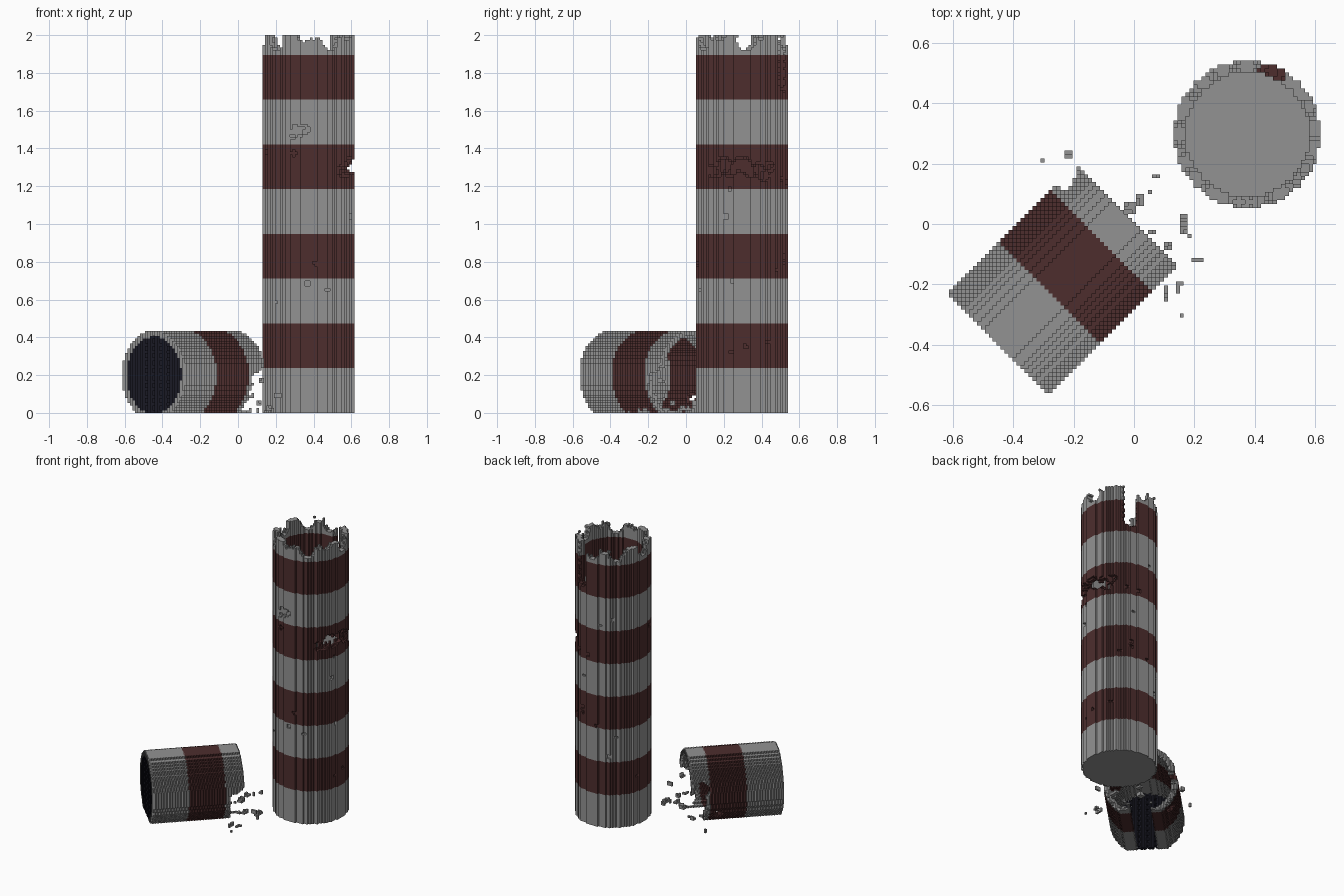
import bpy, math, random
from mathutils import Vector

if "Cube" in bpy.data.objects:
    bpy.data.objects.remove(bpy.data.objects["Cube"])

random.seed(4)
V = 2 / 152            # size of one block
BAND = 18 * V          # height of one painted stripe


def material(name, rgb):
    m = bpy.data.materials.new(name)
    m.diffuse_color = (*rgb, 1)
    m.use_nodes = True
    m.node_tree.nodes["Principled BSDF"].inputs["Base Color"].default_value = m.diffuse_color
    return m


MATS = [material("concrete grey", (0.29, 0.29, 0.29)),
        material("dark red paint", (0.075, 0.027, 0.027)),
        material("soot black", (0.010, 0.010, 0.018))]
GREY, RED, SOOT = range(3)


def centre(cell, origin):
    return Vector((origin[0] + cell[0] * V, origin[1] + cell[1] * V, (cell[2] + 0.5) * V))


def bite(cells, origin, spheres):
    """Remove every block whose centre lies in one of the spheres."""
    for c in list(cells):
        p = centre(c, origin)
        if any((p - s).length_squared < r * r for s, r in spheres):
            del cells[c]


def build(name, cells, origin):
    """Skin the blocks; side faces are merged into vertical strips."""
    verts, faces, mats = [], [], []
    keys = sorted(cells)

    def quad(pts, m):
        n = len(verts)
        verts.extend(pts)
        faces.append((n, n + 1, n + 2, n + 3))
        mats.append(m)

    h = V / 2
    for dx, dy in ((1, 0), (-1, 0), (0, 1), (0, -1)):
        runs = []
        for i, j, k in keys:
            if (i + dx, j + dy, k) in cells:
                continue
            m = cells[i, j, k]
            if runs and runs[-1][:2] == [i, j] and runs[-1][3] == k and runs[-1][4] == m:
                runs[-1][3] = k + 1
            else:
                runs.append([i, j, k, k + 1, m])
        for i, j, k0, k1, m in runs:
            x, y = origin[0] + i * V + dx * h, origin[1] + j * V + dy * h
            ax, ay = -dy * h, dx * h
            quad([(x - ax, y - ay, k0 * V), (x + ax, y + ay, k0 * V),
                  (x + ax, y + ay, k1 * V), (x - ax, y - ay, k1 * V)], m)
    for i, j, k in keys:
        x, y = origin[0] + i * V, origin[1] + j * V
        for d in (1, -1):
            if (i, j, k + d) not in cells:
                z = (k + (d > 0)) * V
                quad([(x - h, y - h * d, z), (x + h, y - h * d, z),
                      (x + h, y + h * d, z), (x - h, y + h * d, z)], cells[i, j, k])
    mesh = bpy.data.meshes.new(name)
    mesh.from_pydata(verts, [], faces)
    for m in MATS:
        mesh.materials.append(m)
    mesh.polygons.foreach_set("material_index", mats)
    mesh.update()
    ob = bpy.data.objects.new(name, mesh)
    bpy.context.collection.objects.link(ob)
    return ob


# Standing chimney: hollow striped shell with a floor
T = (0.374, 0.297)
tower = {}
for i in range(-18, 19):
    for j in range(-18, 19):
        r = math.hypot(i, j)
        if r <= 18.4:
            for k in range(152 if r > 15.6 else 1):
                tower[i, j, k] = RED if (k // 18) % 2 else GREY


def on_wall(az, z, radius=0.225):
    a = math.radians(az)
    return Vector((T[0] + radius * math.cos(a), T[1] + radius * math.sin(a), z))


spheres = [(on_wall(68, 1.75 + 0.045 * n), 0.05) for n in range(7)]          # deep notch
spheres += [(on_wall(a, 1.97), 0.05) for a in (130, 180, 222, 300, 5, 90)]   # rim bites
spheres += [(on_wall(random.uniform(0, 360), 2.0), random.uniform(0.02, 0.04)) for _ in range(14)]
spheres += [(on_wall(a, 1.27 + random.uniform(-0.03, 0.05), 0.24), random.uniform(0.03, 0.045))
            for a in range(-42, 40, 9)]                                      # torn side
spheres += [(on_wall(258 + 4 * n, 1.5 + random.uniform(-0.03, 0.03), 0.25), 0.026) for n in range(-2, 3)]
spheres += [(on_wall(random.uniform(0, 360), random.uniform(0.3, 1.5), 0.243), 0.015) for _ in range(24)]
bite(tower, T, spheres)
build("standing_chimney", tower, T)

# Fallen section: the same pipe lying diagonally, sunk slightly in the ground
O = (0.0, 0.0)
S0, S1, TC, ZC = -0.60, 0.007, -0.035, 0.20
pipe, grate = {}, {}
for i in range(-48, 20):
    for j in range(-42, 24):
        s, t = (i + j) * V / math.sqrt(2), (i - j) * V / math.sqrt(2) - TC
        if not S0 <= s <= S1:
            continue
        for k in range(34):
            r = math.hypot(t, (k + 0.5) * V - ZC)
            if 0.205 < r <= 0.238:
                pipe[i, j, k] = RED if -0.354 < s < -0.12 else GREY
            elif r <= 0.205 and s < S0 + 0.03 and not (round(t / V) % 4 == 0 and k % 3 == 0):
                grate[i, j, k] = SOOT       # sooty grating across the near end


def on_pipe(s, az, radius=0.22):
    a = math.radians(az)
    t = TC + radius * math.cos(a)
    return Vector(((s + t) / math.sqrt(2), (s - t) / math.sqrt(2), ZC + radius * math.sin(a)))


# broken lower rim of the far end, both sides
spheres = [(on_pipe(random.uniform(-0.07, 0.01), az), random.uniform(0.03, 0.055))
           for az in list(range(165, 240, 9)) + list(range(300, 365, 9))]
spheres += [(on_pipe(-0.03, az), 0.06) for az in (185, 205, 225, 315, 335)]
spheres += [(on_pipe(-0.17, 215), 0.035)]
bite(pipe, O, spheres)
build("fallen_section", pipe, O)
build("end_grating", grate, O)

# Rubble scattered between the two parts: x, y, and size in blocks
rubble = {}
spots = [(-0.30, 0.21, 1, 1), (-0.22, 0.22, 2, 2), (-0.02, 0.04, 3, 3), (0.07, 0.16, 2, 1),
         (0.16, -0.02, 2, 5), (0.19, -0.04, 1, 1), (0.20, -0.12, 3, 1), (0.16, -0.20, 1, 1),
         (0.16, -0.30, 1, 1), (0.10, -0.25, 1, 4), (0.14, -0.22, 1, 3), (0.05, 0.10, 1, 1),
         (0.01, 0.06, 2, 3), (0.10, -0.08, 2, 2), (0.05, -0.02, 2, 1)]
for x, y, w, d in spots:
    k0 = random.choice((0, 0, 1, 3, 6))
    for i in range(w):
        for j in range(d):
            for k in range(random.choice((1, 2))):
                rubble[round(x / V) + i, round(y / V) + j, k0 + k] = GREY
build("rubble", rubble, O)
